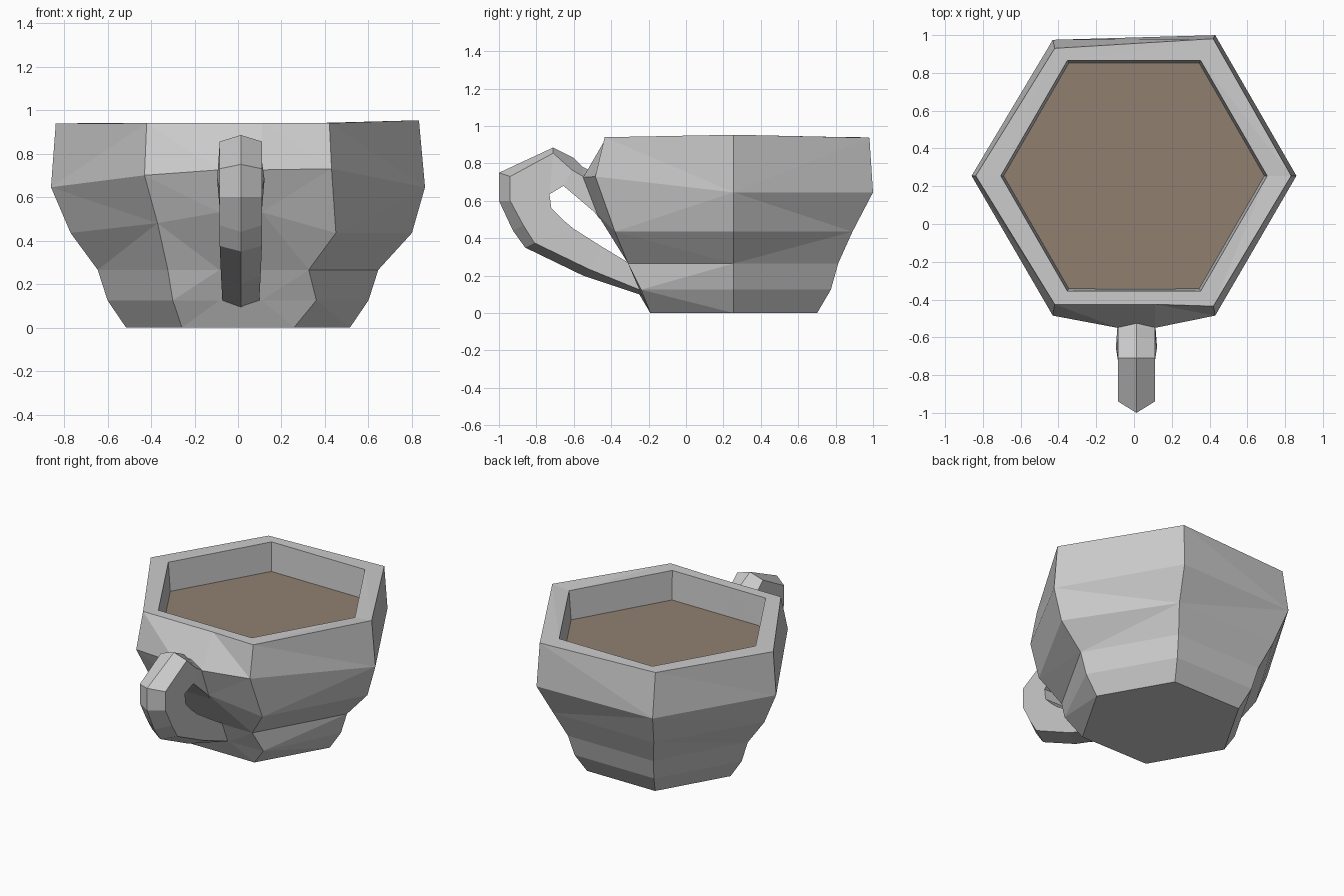
import bpy, bmesh
from math import cos, sin, radians

if "Cube" in bpy.data.objects:
    bpy.data.objects.remove(bpy.data.objects["Cube"])

CY = 0.255      # centre of the bowl in y
DRINK_Z = 0.744


def make_object(name, bm):
    bmesh.ops.recalc_face_normals(bm, faces=bm.faces)
    mesh = bpy.data.meshes.new(name)
    bm.to_mesh(mesh)
    bm.free()
    obj = bpy.data.objects.new(name, mesh)
    bpy.context.collection.objects.link(obj)
    return obj


def hexagon(r, z):
    return [[r * cos(radians(60 * i)), CY + r * sin(radians(60 * i)), z] for i in range(6)]


def loft(bm, rings):
    loops = [[bm.verts.new(p) for p in ring] for ring in rings]
    for a, b in zip(loops, loops[1:]):
        n = len(a)
        for i in range(n):
            j = (i + 1) % n
            bm.faces.new((a[i], a[j], b[j], b[i]))
    return loops


# Cup body: radius, height, front height, y of the bulge behind the handle
profile = [(0.515, 0.0, 0.0, -0.19), (0.60, 0.125, 0.125, -0.25),
           (0.645, 0.265, 0.265, -0.31), (0.77, 0.435, 0.53, -0.475),
           (0.86, 0.645, 0.725, -0.55), (0.838, 0.937, 0.94, -0.425),
           (0.705, 0.94, 0.94, -0.355), (0.69, DRINK_Z, DRINK_Z, -0.343)]
# Hand-carved irregular corners: (ring, corner) -> position
carved = {(1, 5): (0.36, -0.24, 0.125), (2, 5): (0.325, -0.31, 0.265),
          (3, 5): (0.45, -0.38, 0.435), (3, 0): (0.80, CY, 0.435),
          (3, 1): (0.38, 0.89, 0.435), (3, 2): (-0.38, 0.89, 0.435),
          (3, 4): (-0.37, -0.40, 0.48), (4, 2): (-0.43, 0.975, 0.645),
          (4, 4): (-0.43, -0.485, 0.70), (4, 5): (0.43, -0.485, 0.73),
          (5, 4): (-0.42, -0.425, 0.94), (5, 5): (0.42, -0.435, 0.94),
          (5, 0): (0.832, CY, 0.953), (5, 2): (-0.42, 0.93, 0.94)}
rings = []
for k, (r, z, front_z, front_y) in enumerate(profile):
    ring = hexagon(r, z)
    for i in range(6):
        if (k, i) in carved:
            ring[i] = carved[(k, i)]
    mids = [(x, front_y, front_z) for x in (-0.085, 0.11)]
    rings.append(ring[:5] + mids + ring[5:])
bm = bmesh.new()
loops = loft(bm, rings)
bm.faces.new(loops[0])
bmesh.ops.triangulate(bm, faces=[f for f in bm.faces if len(f.verts) == 4])
make_object("cup_body", bm)

# Handle: outer ridge, outer edge and inner edge in the side plane (y, z)
sections = [((-0.50, 0.755), (-0.50, 0.70), (-0.46, 0.50)),
            ((-0.55, 0.78), (-0.55, 0.73), (-0.49, 0.54)),
            ((-0.60, 0.83), (-0.61, 0.765), (-0.655, 0.68)),
            ((-0.71, 0.885), (-0.71, 0.855), (-0.73, 0.635)),
            ((-1.00, 0.75), (-0.94, 0.73), (-0.728, 0.62)),
            ((-1.00, 0.60), (-0.94, 0.60), (-0.72, 0.56)),
            ((-0.925, 0.44), (-0.87, 0.47), (-0.66, 0.50)),
            ((-0.86, 0.35), (-0.81, 0.375), (-0.60, 0.45)),
            ((-0.55, 0.20), (-0.52, 0.235), (-0.45, 0.355)),
            ((-0.25, 0.10), (-0.25, 0.125), (-0.31, 0.27)),
            ((-0.20, 0.08), (-0.20, 0.11), (-0.25, 0.24))]
X0, HW = 0.013, 0.097
rings = []
for k, (o, e, n) in enumerate(sections):
    w = HW - 0.018 * max(0, k - 7) / 3
    v = w + (0.012 if k == 2 else 0)  # slight flare near the top joint
    rings.append([(X0, *o), (X0 + w, *e), (X0 + v, *n), (X0 - v, *n), (X0 - w, *e)])
bm = bmesh.new()
loops = loft(bm, rings)
bm.faces.new(loops[0])
bm.faces.new(loops[-1])
make_object("handle", bm)

# Drink surface
bm = bmesh.new()
bm.faces.new([bm.verts.new(p) for p in hexagon(0.69, DRINK_Z + 0.001)])
drink = make_object("drink", bm)
mat = bpy.data.materials.new("brown_drink")
mat.diffuse_color = (0.28, 0.215, 0.16, 1)
mat.use_nodes = True
mat.node_tree.nodes["Principled BSDF"].inputs["Base Color"].default_value = mat.diffuse_color
drink.data.materials.append(mat)
